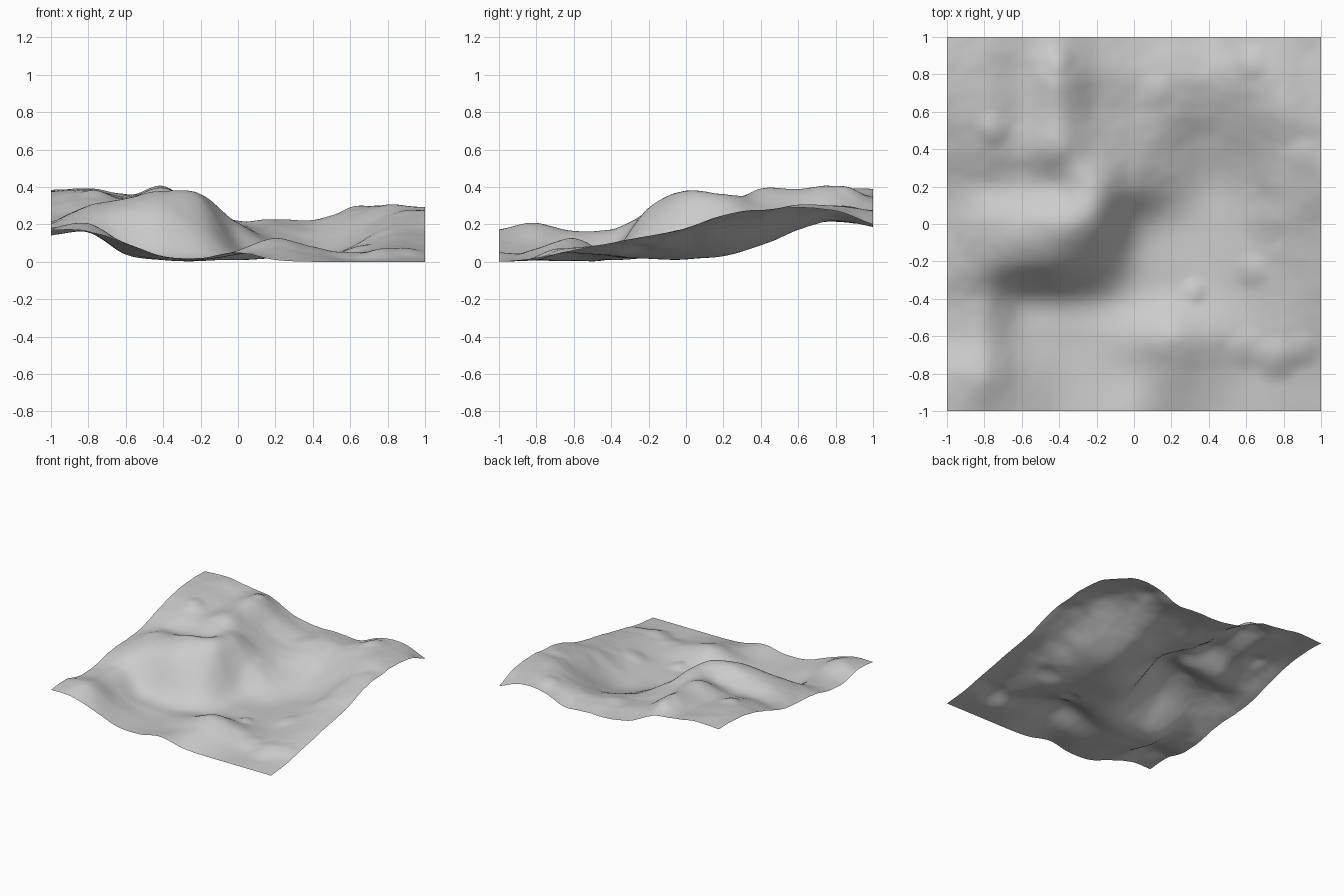
import bpy
import bmesh
from mathutils import Vector, noise

cube = bpy.data.objects.get("Cube")
if cube:
    bpy.data.objects.remove(cube, do_unlink=True)

# Cross-sections of the land, front to back; heights in hundredths, west to east
SECTIONS = [
    (17, 16, 10, 3, 2, 5, 1, 0, 0, 0, 0),
    (18, 20, 9, 2, 1, 4, 7, 4, 1, 2, 2),
    (14, 16, 5, 1, 1, 6, 13, 8, 4, 7, 6),
    (16, 17, 6, 4, 2, 1, 3, 3, 4, 9, 10),
    (20, 26, 28, 28, 19, 4, 2, 2, 6, 12, 14),
    (21, 30, 34, 38, 34, 9, 2, 2, 7, 16, 18),
    (24, 27, 28, 31, 36, 20, 8, 3, 9, 21, 25),
    (30, 34, 33, 39, 30, 20, 13, 9, 15, 25, 28),
    (36, 38, 34, 39, 27, 20, 19, 17, 23, 30, 29),
    (38, 39, 35, 40, 28, 22, 23, 22, 28, 30, 27),
    (38, 39, 36, 33, 24, 20, 20, 19, 26, 27, 20),
]

# Small crags and knolls: x, y, radius, height
CRAGS = [
    (-.76, .5, .08, .02),
    (-.4, .88, .07, .015),
    (.32, -.36, .06, .02),
    (.6, -.67, .09, .015),
    (.76, -.72, .1, .025),
    (.9, -.67, .08, .015),
    (.63, -.25, .08, .015),
    (.7, .02, .1, .01),
    (.9, .36, .08, .01),
    (.12, .7, .08, .01),
    (.62, .86, .08, .015),
]

CELLS = 110


def spline(values, t):
    """Smooth curve through evenly spaced values, t from 0 to 1."""
    last = len(values) - 1
    i = min(int(t * last), last - 1)
    f = t * last - i
    b, c = values[i], values[i + 1]
    a = values[i - 1] if i > 0 else 2 * b - c
    d = values[i + 2] if i + 2 <= last else 2 * c - b
    return b + f / 2 * (c - a + f * (2 * a - 5 * b + 4 * c - d
                                     + f * (3 * (b - c) + d - a)))


def height(x, y):
    u, v = (x + 1) / 2, (y + 1) / 2
    z = spline([spline(row, u) for row in SECTIONS], v) / 100
    for cx, cy, radius, rise in CRAGS:
        d = ((x - cx) ** 2 + (y - cy) ** 2) / radius ** 2
        z += rise * max(0, 1 - d / 2) ** 2
    # weathering, fading out on the valley floor
    rough = noise.fractal(Vector((x * 4, y * 4, 3)), 1, 2, 3)
    return max(0, z + .007 * rough * min(1, max(0, z) / .12))


# Terrain sheet
bm = bmesh.new()
bmesh.ops.create_grid(bm, x_segments=CELLS, y_segments=CELLS, size=1)
for vert in bm.verts:
    x, y = (max(-1, min(1, c)) for c in vert.co.xy)
    vert.co.z = height(x, y)
lowest = min(vert.co.z for vert in bm.verts)
for vert in bm.verts:
    vert.co.z -= lowest
for face in bm.faces:
    face.smooth = True
mesh = bpy.data.meshes.new("terrain")
bm.to_mesh(mesh)
bm.free()

terrain = bpy.data.objects.new("terrain", mesh)
bpy.context.collection.objects.link(terrain)

# Plain stone colour
stone = bpy.data.materials.new("grey_stone")
stone.use_nodes = True
colour = (.6, .6, .6, 1)
stone.diffuse_color = colour
stone.node_tree.nodes["Principled BSDF"].inputs["Base Color"].default_value = colour
mesh.materials.append(stone)
